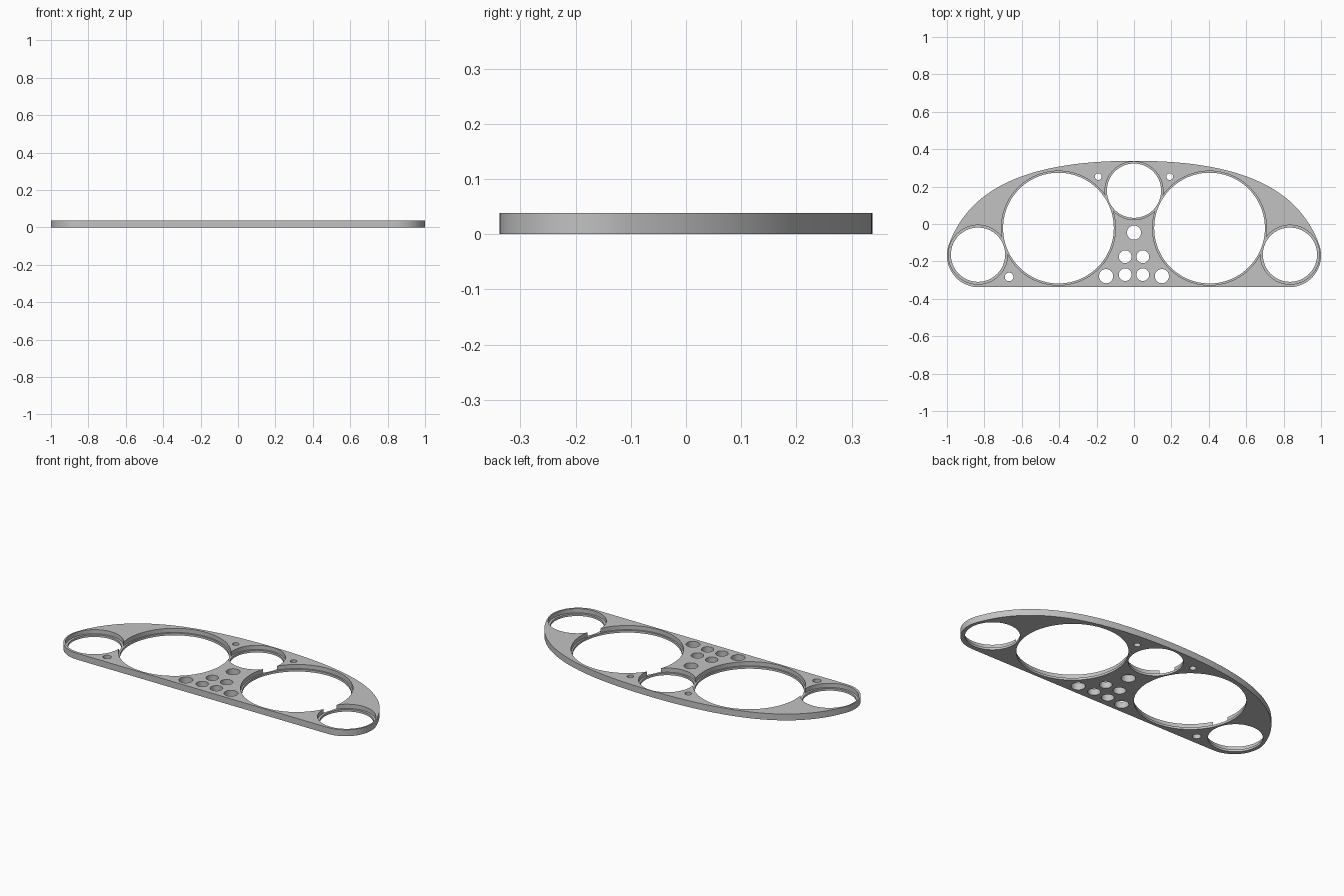
import bpy, bmesh, math
from mathutils import Vector
from mathutils.geometry import interpolate_bezier

cube = bpy.data.objects.get("Cube")
if cube:
    bpy.data.objects.remove(cube, do_unlink=True)

THICK = 0.038
LEDGE = 0.013      # height of the step inside each gauge opening
HALF_DEPTH = 0.338

grey = bpy.data.materials.new("plain grey")
grey.use_nodes = True
colour = (0.54, 0.54, 0.54, 1)
grey.diffuse_color = colour
grey.node_tree.nodes["Principled BSDF"].inputs["Base Color"].default_value = colour


def prism(name, points, z0, z1):
    """Closed outline extruded between two heights."""
    bm = bmesh.new()
    face = bm.faces.new([bm.verts.new((x, y, z0)) for x, y in points])
    new = bmesh.ops.extrude_face_region(bm, geom=[face])["geom"]
    bmesh.ops.translate(bm, vec=(0, 0, z1 - z0),
                        verts=[g for g in new if isinstance(g, bmesh.types.BMVert)])
    bmesh.ops.recalc_face_normals(bm, faces=bm.faces)
    mesh = bpy.data.meshes.new(name)
    bm.to_mesh(mesh)
    bm.free()
    mesh.materials.append(grey)
    obj = bpy.data.objects.new(name, mesh)
    bpy.context.collection.objects.link(obj)
    return obj


def circle(x, y, r, n):
    return [(x + r * math.cos(math.tau * i / n), y + r * math.sin(math.tau * i / n))
            for i in range(n)]


# Plate outline: arched top, round lower corners, flat bottom
cx, cy, cr = -0.83, -0.168, 0.17
start = math.radians(160)
joint = Vector((cx + cr * math.cos(start), cy + cr * math.sin(start)))
handle = joint + 0.36 * Vector((math.sin(start), -math.cos(start)))
arch = interpolate_bezier(Vector((0, HALF_DEPTH)), Vector((-0.5, HALF_DEPTH)),
                          handle, joint, 40)
left = [(p.x, p.y) for p in arch]
for i in range(1, 25):
    a = start + math.radians(110) * i / 24
    left.append((cx + cr * math.cos(a), cy + cr * math.sin(a)))
outline = left + [(-x, y) for x, y in reversed(left[1:])]
plate = prism("instrument_panel_plate", outline, 0, THICK)

# Stepped gauge openings: x, y, upper radius, lower radius
gauges = [(0, 0.178, 0.155, 0.145)]
for s in (-1, 1):
    gauges += [(s * 0.404, -0.022, 0.305, 0.296), (s * 0.834, -0.164, 0.158, 0.145)]

# Small lamp and screw holes: x, y, radius
holes = [(0, -0.046, 0.038), (-0.668, -0.283, 0.023)]
for s in (-1, 1):
    holes += [(s * 0.047, -0.175, 0.034), (s * 0.047, -0.271, 0.034),
              (s * 0.149, -0.279, 0.038), (s * 0.191, 0.253, 0.018)]

cutters = []
for x, y, upper, lower in gauges:
    cutters.append(prism("gauge_recess_cutter", circle(x, y, upper, 96), LEDGE, 0.1))
    cutters.append(prism("gauge_opening_cutter", circle(x, y, lower, 96), -0.1, 0.12))
for x, y, r in holes:
    cutters.append(prism("small_hole_cutter", circle(x, y, r, 32), -0.1, 0.1))

for cutter in cutters:
    cutter.hide_render = True
    mod = plate.modifiers.new("cut", "BOOLEAN")
    mod.operation = "DIFFERENCE"
    mod.solver = "EXACT"
    mod.object = cutter

# Bake the cuts and remove the helpers
bpy.context.view_layer.update()
graph = bpy.context.evaluated_depsgraph_get()
baked = bpy.data.meshes.new_from_object(plate.evaluated_get(graph))
plate.modifiers.clear()
plate.data = baked
for cutter in cutters:
    bpy.data.objects.remove(cutter, do_unlink=True)

bpy.ops.object.select_all(action="DESELECT")
plate.select_set(True)
bpy.context.view_layer.objects.active = plate
bpy.ops.object.shade_smooth_by_angle(angle=math.radians(30))
